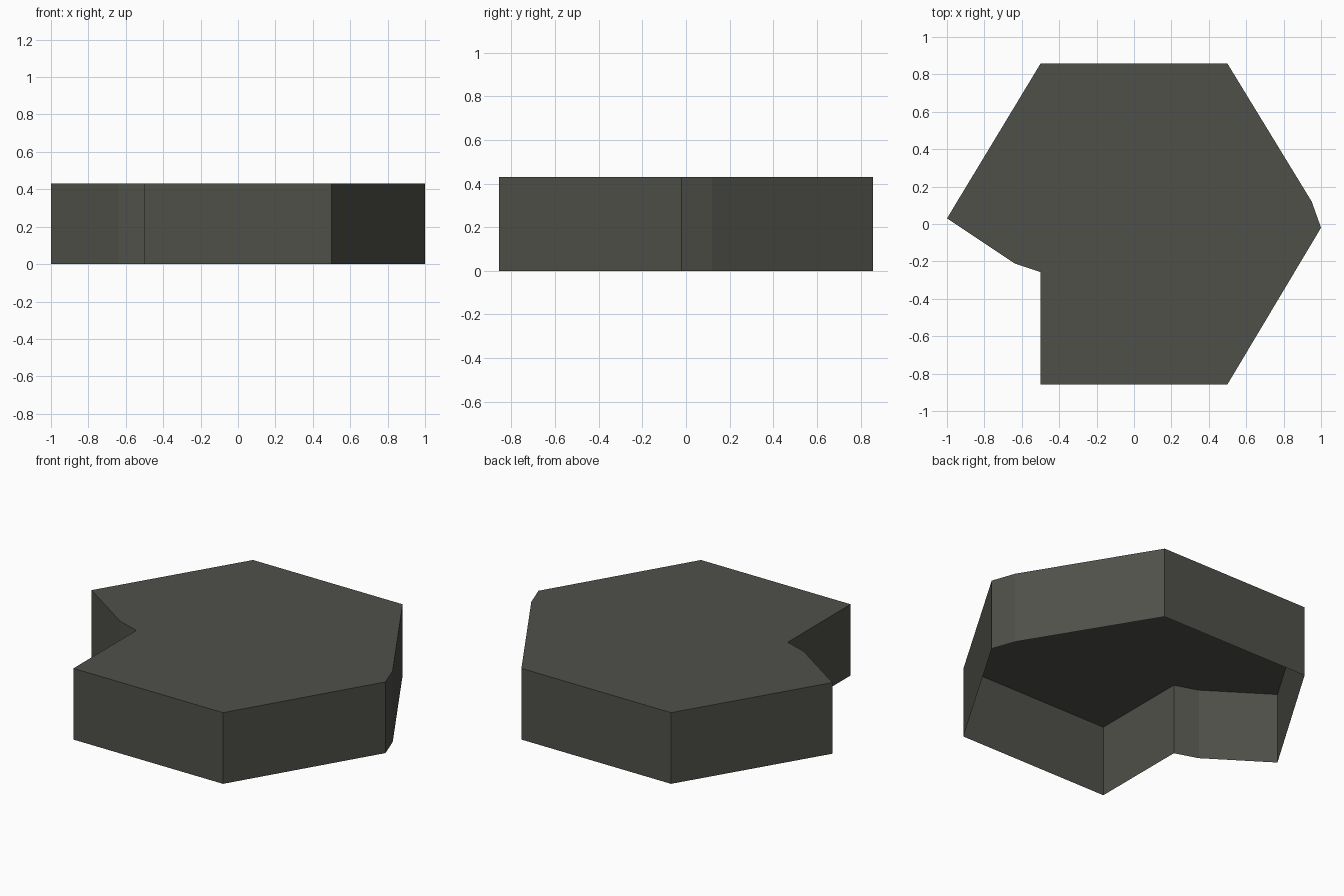
import bpy, bmesh

if "Cube" in bpy.data.objects:
    bpy.data.objects.remove(bpy.data.objects["Cube"])

HEIGHT = 0.43

# Outline of the hexagonal tile, counter-clockwise, with one notch and one clipped corner
outline = [(-0.5, -0.857), (0.5, -0.857), (1.0, -0.02), (0.95, 0.12), (0.5, 0.857),
           (-0.5, 0.857), (-1.0, 0.03), (-0.64, -0.21), (-0.5, -0.257)]

# Flat dark stone colour
stone = bpy.data.materials.new("dark grey stone")
stone.diffuse_color = (0.08, 0.08, 0.068, 1)
stone.use_nodes = True
stone.node_tree.nodes["Principled BSDF"].inputs["Base Color"].default_value = stone.diffuse_color

# Top slab face with skirt walls; the underside is left open
bm = bmesh.new()
top = [bm.verts.new((x, y, HEIGHT)) for x, y in outline]
base = [bm.verts.new((x, y, 0)) for x, y in outline]
bm.faces.new(top)
for i in range(len(outline)):
    j = (i + 1) % len(outline)
    bm.faces.new((base[i], base[j], top[j], top[i]))

mesh = bpy.data.meshes.new("stone_tile")
bm.to_mesh(mesh)
bm.free()
mesh.materials.append(stone)
bpy.context.collection.objects.link(bpy.data.objects.new("stone_tile", mesh))
